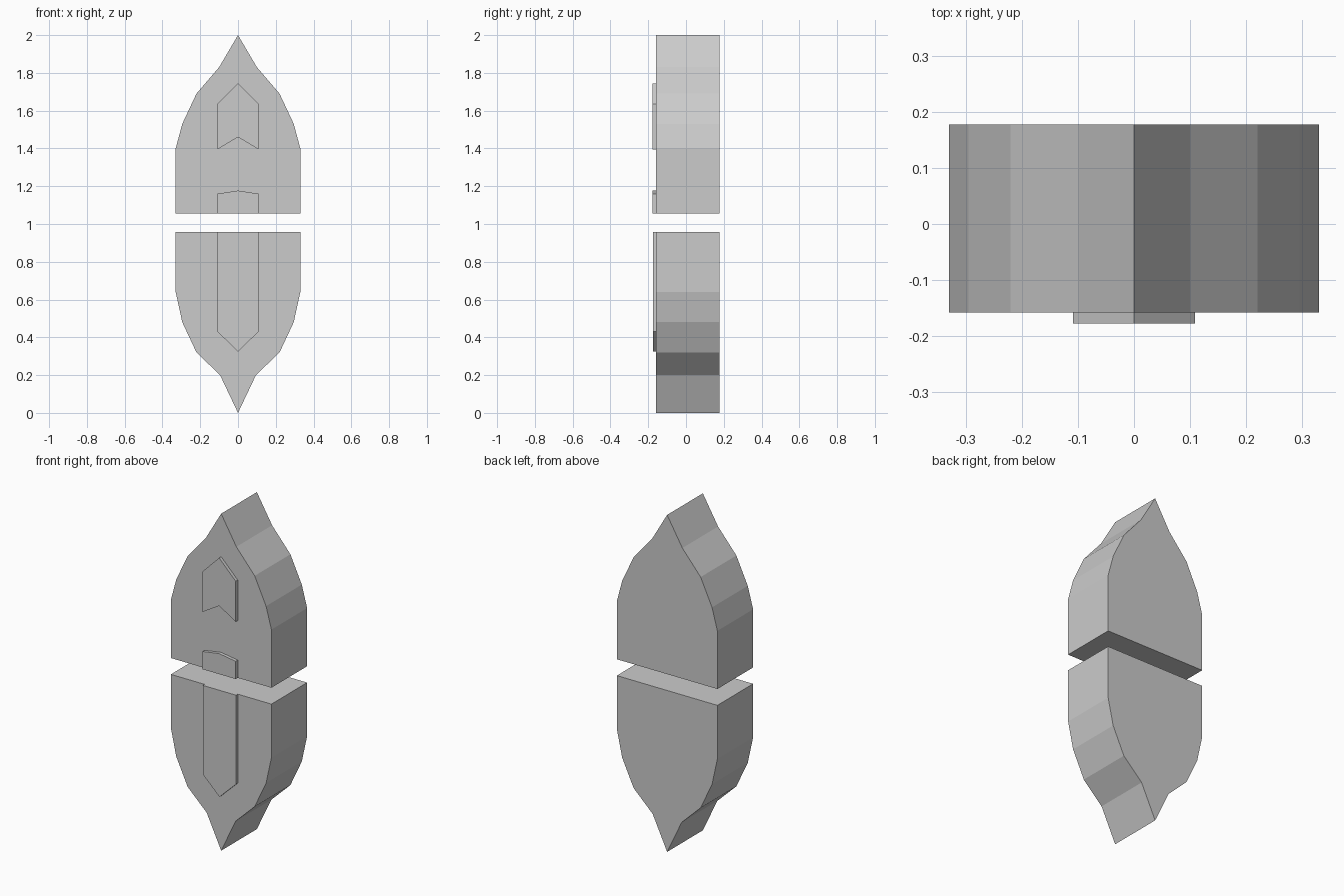
import bpy, bmesh

if "Cube" in bpy.data.objects:
    bpy.data.objects.remove(bpy.data.objects["Cube"])

FRONT, BACK = -0.158, 0.177


def extrude_profile(name, half, y0, y1):
    """Mirror a right-hand (x, z) outline across x = 0 and extrude it along y."""
    left = [(-x, z) for x, z in reversed(half) if x > 0]
    bm = bmesh.new()
    face = bm.faces.new([bm.verts.new((x, y0, z)) for x, z in half + left])
    ext = bmesh.ops.extrude_face_region(bm, geom=[face])
    verts = [g for g in ext["geom"] if isinstance(g, bmesh.types.BMVert)]
    bmesh.ops.translate(bm, verts=verts, vec=(0, y1 - y0, 0))
    bmesh.ops.recalc_face_normals(bm, faces=bm.faces)
    mesh = bpy.data.meshes.new(name)
    bm.to_mesh(mesh)
    bm.free()
    obj = bpy.data.objects.new(name, mesh)
    bpy.context.collection.objects.link(obj)
    return obj


# Two pointed halves of the body, separated by a gap
extrude_profile("upper_body", [(0.33, 1.055), (0.33, 1.40), (0.295, 1.53),
                               (0.22, 1.69), (0.10, 1.83), (0, 2.0)], FRONT, BACK)
extrude_profile("lower_body", [(0.33, 0.958), (0.33, 0.64), (0.295, 0.48),
                               (0.22, 0.32), (0.095, 0.20), (0, 0.0)], FRONT, BACK)

# Raised plates on the front face
extrude_profile("chevron_plate", [(0, 1.46), (0.109, 1.395), (0.109, 1.635),
                                  (0, 1.745)], -0.177, FRONT + 0.003)
extrude_profile("small_plate", [(0.109, 1.055), (0.109, 1.16), (0, 1.177)],
                -0.177, FRONT + 0.003)
extrude_profile("long_plate", [(0.109, 0.958), (0.109, 0.43), (0, 0.325)],
                -0.174, FRONT + 0.003)
